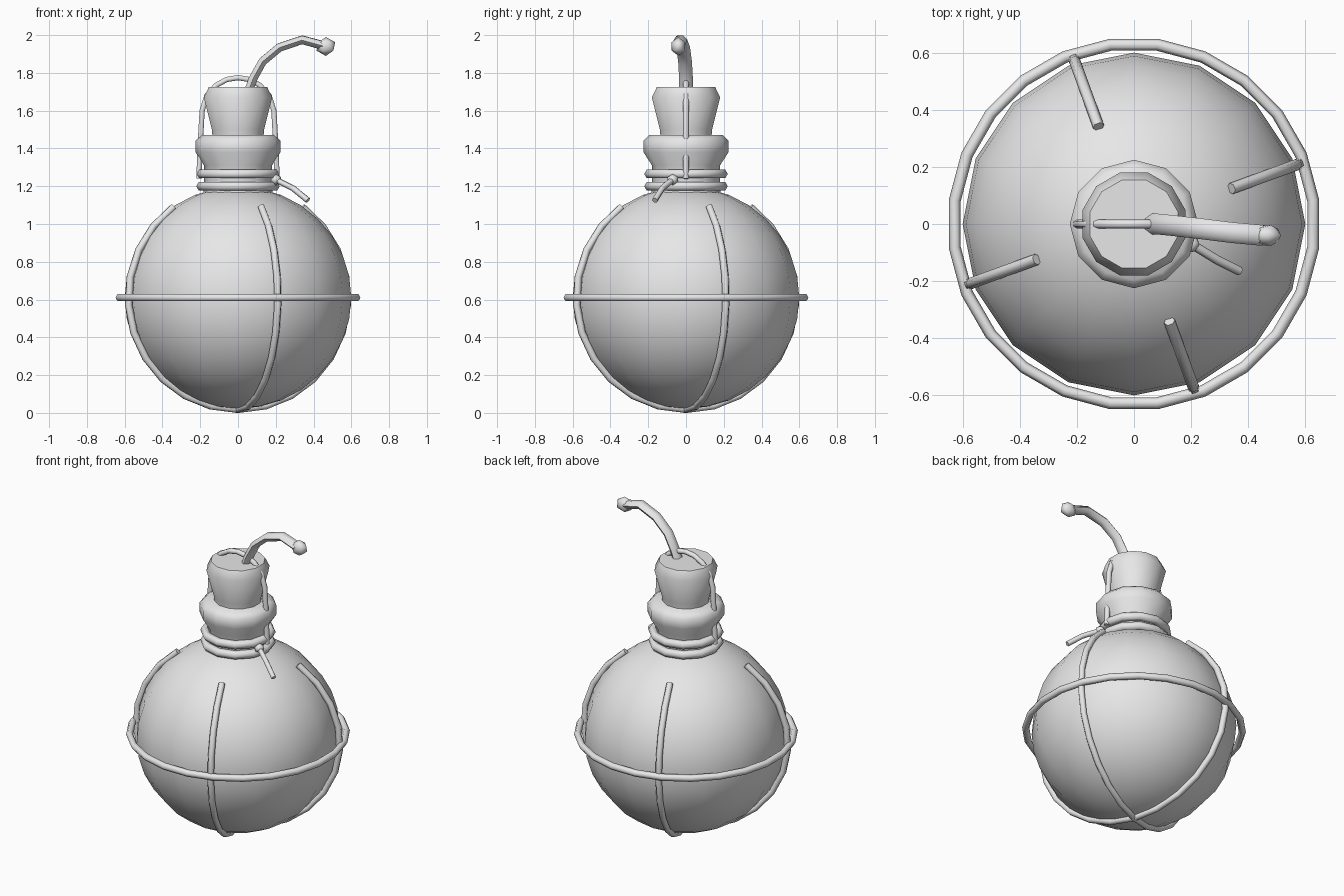
import bpy, bmesh, math
from math import sin, cos, pi, radians

cube = bpy.data.objects.get("Cube")
if cube:
    bpy.data.objects.remove(cube, do_unlink=True)

grey = bpy.data.materials.new("plain grey")
grey.use_nodes = True
grey.diffuse_color = (0.8, 0.8, 0.8, 1)
grey.node_tree.nodes["Principled BSDF"].inputs["Base Color"].default_value = (0.8, 0.8, 0.8, 1)


def finish(ob, name, angle=50):
    ob.name = ob.data.name = name
    ob.data.materials.clear()
    ob.data.materials.append(grey)
    bpy.ops.object.select_all(action="DESELECT")
    ob.select_set(True)
    bpy.context.view_layer.objects.active = ob
    bpy.ops.object.shade_smooth_by_angle(angle=radians(angle))
    return ob


def lathe(name, profile, sides, turn=0.0, angle=50):
    """Closed solid of revolution from (radius, height) points, bottom to top."""
    bm = bmesh.new()
    rings = [[bm.verts.new((r * cos(turn + 2 * pi * i / sides),
                            r * sin(turn + 2 * pi * i / sides), z))
              for i in range(sides)] for r, z in profile]
    for low, high in zip(rings, rings[1:]):
        for i in range(sides):
            j = (i + 1) % sides
            bm.faces.new((low[i], low[j], high[j], high[i]))
    bm.faces.new(rings[0][::-1])
    bm.faces.new(rings[-1])
    mesh = bpy.data.meshes.new(name)
    bm.to_mesh(mesh)
    bm.free()
    ob = bpy.data.objects.new(name, mesh)
    bpy.context.collection.objects.link(ob)
    return finish(ob, name, angle)


def tube(name, points, radius, y_scale=1.0):
    """Six-sided capped tube along a path, optionally widened in y."""
    curve = bpy.data.curves.new(name, "CURVE")
    curve.dimensions = "3D"
    curve.bevel_depth = radius
    curve.bevel_resolution = 1
    curve.use_fill_caps = True
    spline = curve.splines.new("POLY")
    spline.points.add(len(points) - 1)
    for p, (x, y, z) in zip(spline.points, points):
        p.co = (x, y / y_scale, z, 1)
    ob = bpy.data.objects.new(name, curve)
    bpy.context.collection.objects.link(ob)
    bpy.ops.object.select_all(action="DESELECT")
    ob.select_set(True)
    bpy.context.view_layer.objects.active = ob
    bpy.ops.object.convert(target="MESH")
    ob = bpy.context.object
    for v in ob.data.vertices:
        v.co.y *= y_scale
    return finish(ob, name, 65)


def ring(name, z, major, minor, sides, turn=0.0):
    bpy.ops.mesh.primitive_torus_add(location=(0, 0, z), rotation=(0, 0, turn),
                                     major_segments=sides, minor_segments=6,
                                     major_radius=major, minor_radius=minor)
    return finish(bpy.context.object, name, 65)


def knob(name, location, size):
    bpy.ops.mesh.primitive_ico_sphere_add(subdivisions=1, radius=1, location=location)
    bpy.context.object.scale = size
    return finish(bpy.context.object, name)


MID = 0.61

# Round flask body
bpy.ops.mesh.primitive_uv_sphere_add(segments=16, ring_count=16, radius=0.6, location=(0, 0, MID))
bpy.context.object.scale.z = 0.98
finish(bpy.context.object, "flask_body")

# Neck with flared lip, and the stopper
lathe("flask_neck", [(0.185, 1.13), (0.18, 1.2), (0.18, 1.31), (0.225, 1.38),
                     (0.225, 1.44), (0.195, 1.47)], 12)
lathe("stopper", [(0.138, 1.44), (0.143, 1.5), (0.187, 1.67), (0.16, 1.725)], 12, pi / 12)

# Cord wound around the neck
for i, z in enumerate((1.2, 1.265)):
    ring(f"neck_cord_{i + 1}", z, 0.195, 0.026, 12)

# Hoop around the middle and two slings under the body
ring("middle_hoop", MID, 0.633, 0.021, 24, pi / 24)
for i, heading in enumerate((radians(20), radians(110))):
    path = []
    for k in range(21):
        a = radians(36 + 288 * k / 20)
        r = 0.617 * sin(a)
        path.append((r * cos(heading), r * sin(heading), MID + 0.593 * cos(a)))
    tube(f"body_sling_{i + 1}", path, 0.02)

# Cord tying the stopper down
half = [(0.207, 1.24), (0.2, 1.42), (0.19, 1.6), (0.165, 1.68), (0.115, 1.735), (0.06, 1.765)]
path = [(-x, 0, z) for x, z in half] + [(0, 0, 1.775)] + [(x, 0, z) for x, z in half[::-1]]
tube("stopper_cord", path, 0.016)

# Knot with a loose end
knob("cord_knot", (0.2, -0.07, 1.235), (0.032, 0.032, 0.03))
tube("cord_end", [(0.2, -0.07, 1.235), (0.29, -0.125, 1.19), (0.37, -0.165, 1.125)], 0.016)

# Fuse with a knobbed tip
tube("fuse", [(0.05, 0, 1.69), (0.08, 0, 1.77), (0.13, -0.005, 1.86), (0.22, -0.015, 1.935),
              (0.34, -0.03, 1.975), (0.45, -0.04, 1.945)], 0.026, 1.4)
knob("fuse_tip", (0.465, -0.04, 1.94), (0.055, 0.042, 0.05))
